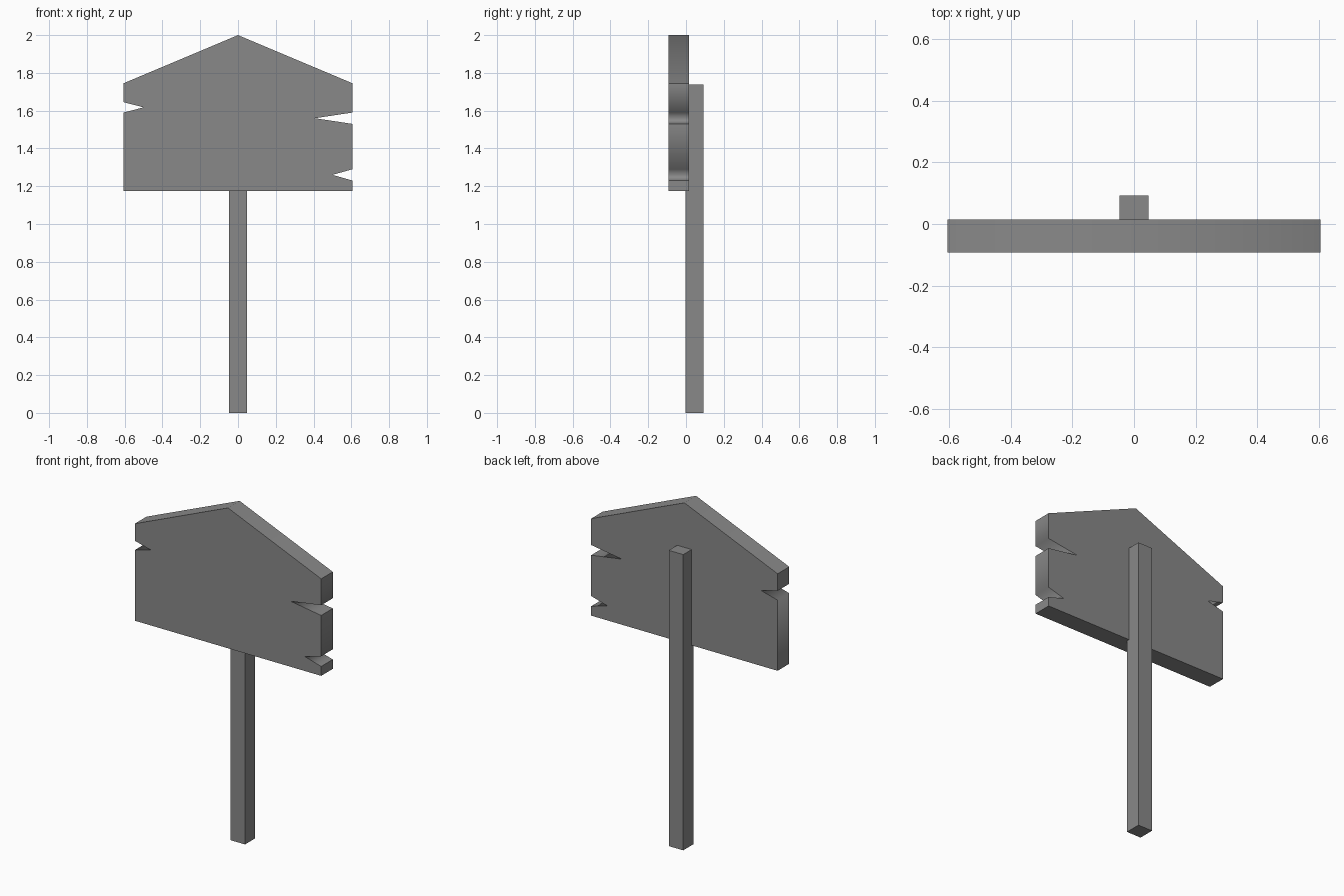
import bpy
import bmesh

cube = bpy.data.objects.get("Cube")
if cube:
    bpy.data.objects.remove(cube, do_unlink=True)

grey = bpy.data.materials.new("plain_grey")
grey.use_nodes = True
colour = (0.25, 0.25, 0.25, 1)
grey.diffuse_color = colour
grey.node_tree.nodes["Principled BSDF"].inputs["Base Color"].default_value = colour


def extruded(name, outline, front, back):
    """Extrude an x, z outline in y. A True third entry softens that corner."""
    bm = bmesh.new()
    near = [bm.verts.new((p[0], front, p[1])) for p in outline]
    far = [bm.verts.new((p[0], back, p[1])) for p in outline]
    bm.faces.new(near)
    bm.faces.new(far[::-1])
    for i in range(len(outline)):
        j = (i + 1) % len(outline)
        bm.faces.new((near[j], near[i], far[i], far[j]))
    bmesh.ops.recalc_face_normals(bm, faces=bm.faces)
    for face in bm.faces:
        face.smooth = True
    for edge in bm.edges:
        edge.smooth = False
    for p, a, b in zip(outline, near, far):
        bm.edges.get((a, b)).smooth = p[2]
    mesh = bpy.data.meshes.new(name)
    bm.to_mesh(mesh)
    bm.free()
    mesh.materials.append(grey)
    obj = bpy.data.objects.new(name, mesh)
    bpy.context.collection.objects.link(obj)
    return obj


def notch(side, tip_x, low, high, soft_low):
    """Bottom corner, tip and top corner of a split in the board's end."""
    return [(side, low, soft_low), (tip_x, (low + high) / 2, True),
            (side, high, not soft_low)]


# Pointed board with split ends
half, bottom, shoulder = 0.606, 1.175, 1.745
right_end = notch(half, 0.5, 1.23, 1.29, False) + notch(half, 0.407, 1.53, 1.59, False)
left_end = notch(-half, -0.5, 1.59, 1.645, True)[::-1]
board = ([(-half, bottom, False), (half, bottom, False)] + right_end
         + [(half, shoulder, False), (0, 2, True), (-half, shoulder, False)] + left_end)
extruded("sign_board", board, -0.093, 0.015)

# Square post behind the board
w, top = 0.047, 1.738
post = [(-w, 0, False), (w, 0, False), (w, top, False), (-w, top, False)]
extruded("post", post, -0.002, 0.093)
